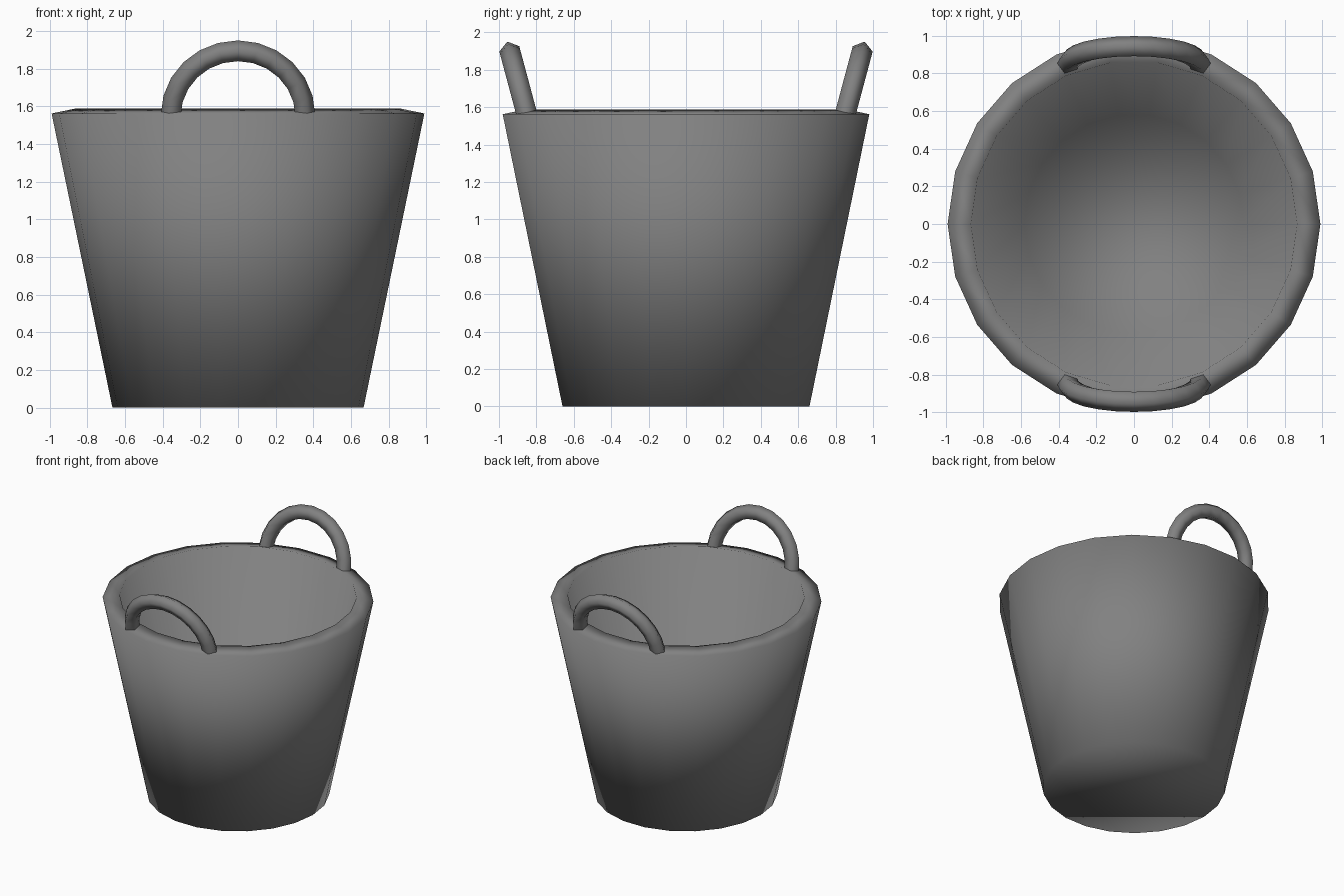
import bpy, bmesh, math
from mathutils import Vector, Matrix

cube = bpy.data.objects.get("Cube")
if cube:
    bpy.data.objects.remove(cube, do_unlink=True)

SIDES = 22
GREY = (0.22, 0.22, 0.22, 1)
mat = bpy.data.materials.new("dark_grey_plastic")
mat.use_nodes = True
mat.diffuse_color = GREY
mat.node_tree.nodes["Principled BSDF"].inputs["Base Color"].default_value = GREY


def make_object(name, bm):
    """Turn a bmesh into a smooth-shaded object."""
    bmesh.ops.recalc_face_normals(bm, faces=bm.faces)
    mesh = bpy.data.meshes.new(name)
    for face in bm.faces:
        face.smooth = True
    bm.to_mesh(mesh)
    bm.free()
    mesh.materials.append(mat)
    obj = bpy.data.objects.new(name, mesh)
    bpy.context.collection.objects.link(obj)
    return obj


def bridge(bm, a, b):
    for i in range(len(a)):
        j = (i + 1) % len(a)
        bm.faces.new((a[i], a[j], b[j], b[i]))


# Tapered tub: base disc and wall, thickened inwards
bm = bmesh.new()
rings = []
for radius, z in ((0.667, 0.0), (0.99, 1.562)):
    angles = [math.tau * i / SIDES for i in range(SIDES)]
    rings.append([bm.verts.new((radius * math.cos(a), radius * math.sin(a), z)) for a in angles])
bridge(bm, *rings)
bm.faces.new(rings[0][::-1])
tub = make_object("tub", bm)
shell = tub.modifiers.new("wall_thickness", 'SOLIDIFY')
shell.thickness = 0.126
shell.offset = -1


def handle(name, turn):
    """Half-ring handle with a five-sided section, leaning outwards."""
    ring_r, tube_r, steps, section = 0.352, 0.058, 12, 5
    bm = bmesh.new()
    loops = []
    for s in range(steps + 1):
        a = math.pi * s / steps
        out = Vector((math.cos(a), 0, math.sin(a)))
        loop = []
        for k in range(section):
            t = math.tau * k / section
            p = out * (ring_r + tube_r * math.cos(t))
            p.y = tube_r * math.sin(t)
            loop.append(bm.verts.new(p))
        loops.append(loop)
    for a, b in zip(loops, loops[1:]):
        bridge(bm, a, b)
    bm.faces.new(loops[0])
    bm.faces.new(loops[-1])
    place = (Matrix.Rotation(turn, 4, 'Z') @ Matrix.Translation((0, -0.849, 1.554))
             @ Matrix.Rotation(math.radians(15), 4, 'X'))
    bm.transform(place)
    obj = make_object(name, bm)
    # Keep the cut ends crisp
    bpy.ops.object.select_all(action='DESELECT')
    obj.select_set(True)
    bpy.context.view_layer.objects.active = obj
    bpy.ops.object.shade_smooth_by_angle(angle=math.radians(80))


handle("front_handle", 0)
handle("back_handle", math.pi)
